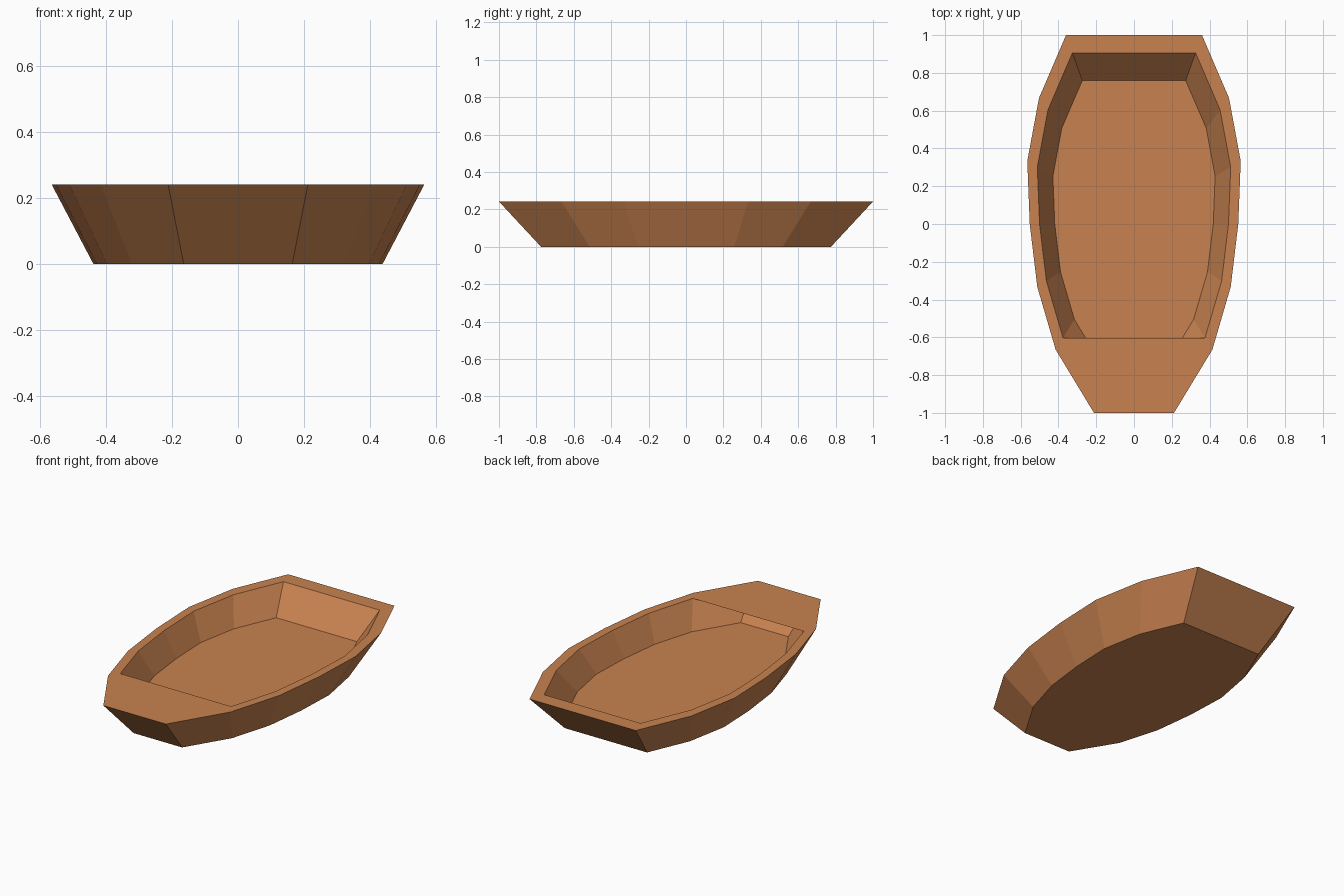
import bpy
import bmesh

if "Cube" in bpy.data.objects:
    bpy.data.objects.remove(bpy.data.objects["Cube"])

wood = bpy.data.materials.new("warm_wood")
wood.diffuse_color = (0.578, 0.223, 0.08, 1)
wood.use_nodes = True
wood.node_tree.nodes["Principled BSDF"].inputs["Base Color"].default_value = wood.diffuse_color

# Half outline of the gunwale, bow to stern: (half width, y)
HALF = [(0.212, -1.0), (0.415, -0.665), (0.512, -0.333), (0.552, 0.0),
        (0.565, 0.333), (0.503, 0.667), (0.36, 1.0)]
OUTLINE = HALF + [(-x, y) for x, y in reversed(HALF)]  # counter-clockwise
HEIGHT, FLOOR = 0.242, 0.091
INNER = 0.906


def ring(bm, scale, z):
    return [bm.verts.new((x * scale, y * scale, z)) for x, y in OUTLINE]


def bridge(bm, a, b):
    n = len(a)
    for i in range(n):
        j = (i + 1) % n
        bm.faces.new((a[i], a[j], b[j], b[i]))


def finish(bm, name):
    mesh = bpy.data.meshes.new(name)
    bm.to_mesh(mesh)
    bm.free()
    mesh.materials.append(wood)
    obj = bpy.data.objects.new(name, mesh)
    bpy.context.collection.objects.link(obj)


# Hull: flared outside, flat rim, sloping hollow and raised floor
bm = bmesh.new()
rings = [ring(bm, s, z) for s, z in
         ((0.775, 0), (1.0, HEIGHT), (INNER, HEIGHT), (0.76, FLOOR))]
for lower, upper in zip(rings, rings[1:]):
    bridge(bm, lower, upper)
bm.faces.new(list(reversed(rings[0])))
bm.faces.new(rings[-1])
finish(bm, "hull")

# Bow deck: thin sheet over the front of the hollow, flush with the rim
bm = bmesh.new()
(x0, y0), (x1, y1) = [(x * INNER, y * INNER) for x, y in HALF[:2]]
bm.faces.new([bm.verts.new((x, y, HEIGHT)) for x, y in
              ((-x0, y0), (x0, y0), (x1, y1), (-x1, y1))])
finish(bm, "bow_deck")
